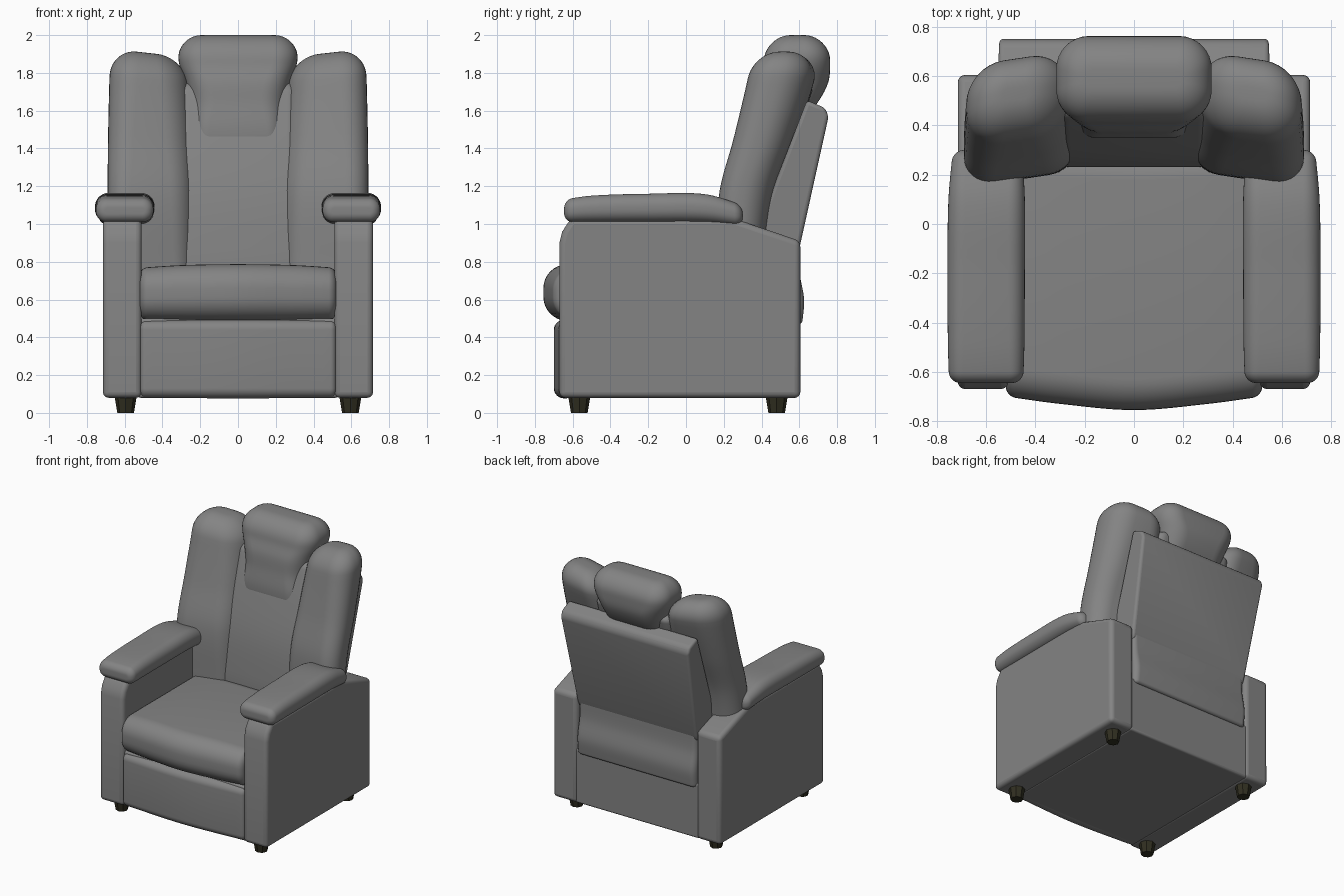
import bpy, bmesh, math
from mathutils import Vector

cube = bpy.data.objects.get("Cube")
if cube:
    bpy.data.objects.remove(cube, do_unlink=True)


def material(name, rgb):
    m = bpy.data.materials.new(name)
    m.use_nodes = True
    colour = (*rgb, 1)
    m.diffuse_color = colour
    bsdf = m.node_tree.nodes["Principled BSDF"]
    bsdf.inputs["Base Color"].default_value = colour
    bsdf.inputs["Roughness"].default_value = 0.6
    return m


LEATHER = material("grey leather", (0.23, 0.23, 0.23))
FOOT = material("dark foot", (0.03, 0.028, 0.015))


def finish(name, bm, mat, bevel=0, mirror=False):
    bmesh.ops.recalc_face_normals(bm, faces=bm.faces)
    mesh = bpy.data.meshes.new(name)
    bm.to_mesh(mesh)
    bm.free()
    mesh.materials.append(mat)
    ob = bpy.data.objects.new(name, mesh)
    bpy.context.collection.objects.link(ob)
    if bevel:
        mod = ob.modifiers.new("Bevel", 'BEVEL')
        mod.width, mod.segments = bevel, 4
        mod.limit_method, mod.angle_limit = 'ANGLE', math.radians(25)
    if mirror:
        ob.modifiers.new("Mirror", 'MIRROR')
    bpy.ops.object.select_all(action='DESELECT')
    ob.select_set(True)
    bpy.context.view_layer.objects.active = ob
    bpy.ops.object.shade_smooth_by_angle(angle=math.radians(40))
    return ob


def sample(keys, s):
    """Smooth interpolation of section values at position s."""
    def slope(i):
        a, b = keys[max(i - 1, 0)], keys[min(i + 1, len(keys) - 1)]
        return [(q - p) / (b[0] - a[0]) for p, q in zip(a, b)]
    i = 0
    while i < len(keys) - 2 and s > keys[i + 1][0]:
        i += 1
    k0, k1 = keys[i], keys[i + 1]
    h = k1[0] - k0[0]
    t = (s - k0[0]) / h
    return [(1 + 2 * t) * (1 - t) ** 2 * p + t * (1 - t) ** 2 * h * m
            + t * t * (3 - 2 * t) * q + t * t * (t - 1) * h * n
            for p, q, m, n in zip(k0, k1, slope(i), slope(i + 1))][1:]


def cushion(name, axis, keys, r0, r1, soft=0.9, warp=None, mirror=False):
    """Loft rounded rectangles (pos, centre a, centre b, half a, half b) with domed ends."""
    lo, hi = keys[0][0], keys[-1][0]
    arc = [1 - math.cos(math.radians(9 * i)) for i in range(11)]
    stops = [lo + r0 * v for v in arc]
    stops += [lo + r0 + (hi - r1 - lo - r0) * i / 24 for i in range(1, 24)]
    stops += [hi - r1 * v for v in reversed(arc)]
    bm = bmesh.new()
    rings = []
    for s in stops:
        ca, cb, ha, hb = sample(keys, s)
        inset = 0
        for r, dist in ((r0, s - lo), (r1, hi - s)):
            if dist < r:
                d = 1 - dist / r
                inset = max(inset, r * (1 - math.sqrt(max(0, 1 - d * d))))
        ha, hb = max(ha - inset, 0.01), max(hb - inset, 0.01)
        rad = soft * min(ha, hb)
        ring = []
        for q in range(4):
            sa, sb = ((1, 1), (-1, 1), (-1, -1), (1, -1))[q]
            for j in range(9):
                ang = math.radians(90 * q + 90 * j / 8)
                a = ca + sa * (ha - rad) + rad * math.cos(ang)
                b = cb + sb * (hb - rad) + rad * math.sin(ang)
                co = Vector({'X': (s, a, b), 'Y': (a, s, b), 'Z': (a, b, s)}[axis])
                ring.append(bm.verts.new(warp(co) if warp else co))
        rings.append(ring)
    n = len(rings[0])
    for p, q in zip(rings, rings[1:]):
        for i in range(n):
            bm.faces.new((p[i], p[(i + 1) % n], q[(i + 1) % n], q[i]))
    bm.faces.new(rings[0])
    bm.faces.new(rings[-1])
    return finish(name, bm, LEATHER, mirror=mirror)


def slab(name, profile, x0, x1, bevel, mirror=False, flare=None):
    """Extrude a (y, z) profile from x0 to x1."""
    bm = bmesh.new()
    face = bm.faces.new([bm.verts.new((x0, y, z)) for y, z in profile])
    ext = bmesh.ops.extrude_face_region(bm, geom=[face])["geom"]
    for v in ext:
        if isinstance(v, bmesh.types.BMVert):
            v.co.x = x1
    if flare:
        for v in bm.verts:
            v.co.x *= flare(v.co.z)
    return finish(name, bm, LEATHER, bevel, mirror)


# Body between the arms
slab("base_body", [(-0.65, 0.08), (-0.65, 0.5), (0.595, 0.5), (0.595, 0.08)],
     -0.53, 0.53, 0.015)

# Side panels with sloping rear top
slab("arm_panel", [(-0.67, 0.08), (-0.67, 0.9), (-0.655, 0.96), (-0.61, 1.03),
                   (0.25, 1.03), (0.605, 0.91), (0.605, 0.08)],
     0.51, 0.715, 0.03, mirror=True)

# Padded arm tops
cushion("arm_pad", 'Y',
        [(-0.645, 0.6, 1.07, 0.15, 0.06), (-0.5, 0.6, 1.08, 0.155, 0.07),
         (-0.2, 0.6, 1.085, 0.157, 0.075), (0.1, 0.598, 1.083, 0.155, 0.075),
         (0.3, 0.595, 1.045, 0.14, 0.055)],
        0.045, 0.045, mirror=True)

# Folded footrest panel
cushion("footrest_panel", 'X',
        [(-0.52, -0.62, 0.285, 0.055, 0.205), (0, -0.64, 0.285, 0.06, 0.208),
         (0.52, -0.62, 0.285, 0.055, 0.205)], 0.03, 0.03)

# Seat cushion with a bowed front roll
cushion("seat_cushion", 'X',
        [(-0.52, -0.2, 0.63, 0.5, 0.138), (-0.3, -0.21, 0.635, 0.52, 0.147),
         (0, -0.225, 0.637, 0.53, 0.15), (0.3, -0.21, 0.635, 0.52, 0.147),
         (0.52, -0.2, 0.63, 0.5, 0.138)], 0.04, 0.04, soft=0.85)

# Reclined back shell, slightly wider at the top
slab("back_shell", [(0.38, 0.84), (0.58, 0.82), (0.60, 0.87), (0.755, 1.57),
                    (0.735, 1.615), (0.64, 1.655), (0.38, 0.98)],
     -0.51, 0.51, 0.02, flare=lambda z: 1 + 0.1 * (z - 0.85))

# Loose fabric under the back shell
cushion("rear_fabric", 'Z',
        [(0.47, 0, 0.57, 0.505, 0.045), (0.6, 0, 0.575, 0.508, 0.05),
         (0.75, 0, 0.555, 0.505, 0.045), (0.9, 0, 0.56, 0.5, 0.035)], 0.02, 0.02)

# Centre back pad
cushion("centre_back_pad", 'Z',
        [(0.7, 0, 0.34, 0.32, 0.11), (0.85, 0, 0.35, 0.32, 0.115),
         (1.15, 0, 0.395, 0.32, 0.125), (1.45, 0, 0.47, 0.32, 0.125),
         (1.75, 0, 0.56, 0.32, 0.12)], 0.05, 0.05, soft=0.5)


# Side wings wrapping forward at the outer edge
def wrap(co):
    dx = co.x - 0.47
    return Vector((co.x, co.y - 0.15 * dx, co.z + 0.28 * dx * max(0, co.z - 1.5)))


cushion("back_wing", 'Z',
        [(0.72, 0.46, 0.29, 0.225, 0.11), (1.15, 0.463, 0.325, 0.227, 0.135),
         (1.45, 0.468, 0.415, 0.22, 0.15), (1.75, 0.473, 0.5, 0.208, 0.165),
         (1.905, 0.48, 0.53, 0.195, 0.165)],
        0.04, 0.14, warp=wrap, mirror=True)

# Headrest pillow
cushion("headrest", 'Z',
        [(1.41, 0, 0.45, 0.235, 0.1), (1.52, 0, 0.47, 0.24, 0.12),
         (1.64, 0, 0.53, 0.25, 0.165), (1.75, 0, 0.565, 0.278, 0.188),
         (1.85, 0, 0.585, 0.312, 0.178), (2.0, 0, 0.59, 0.322, 0.165)],
        0.05, 0.13, soft=0.75)

# Tapered feet
for name, y in (("front_foot", -0.565), ("rear_foot", 0.48)):
    bm = bmesh.new()
    bmesh.ops.create_cone(bm, cap_ends=True, segments=8, radius1=0.044,
                          radius2=0.058, depth=0.085)
    bmesh.ops.translate(bm, verts=bm.verts, vec=(0.595, y, 0.0425))
    finish(name, bm, FOOT, mirror=True)
